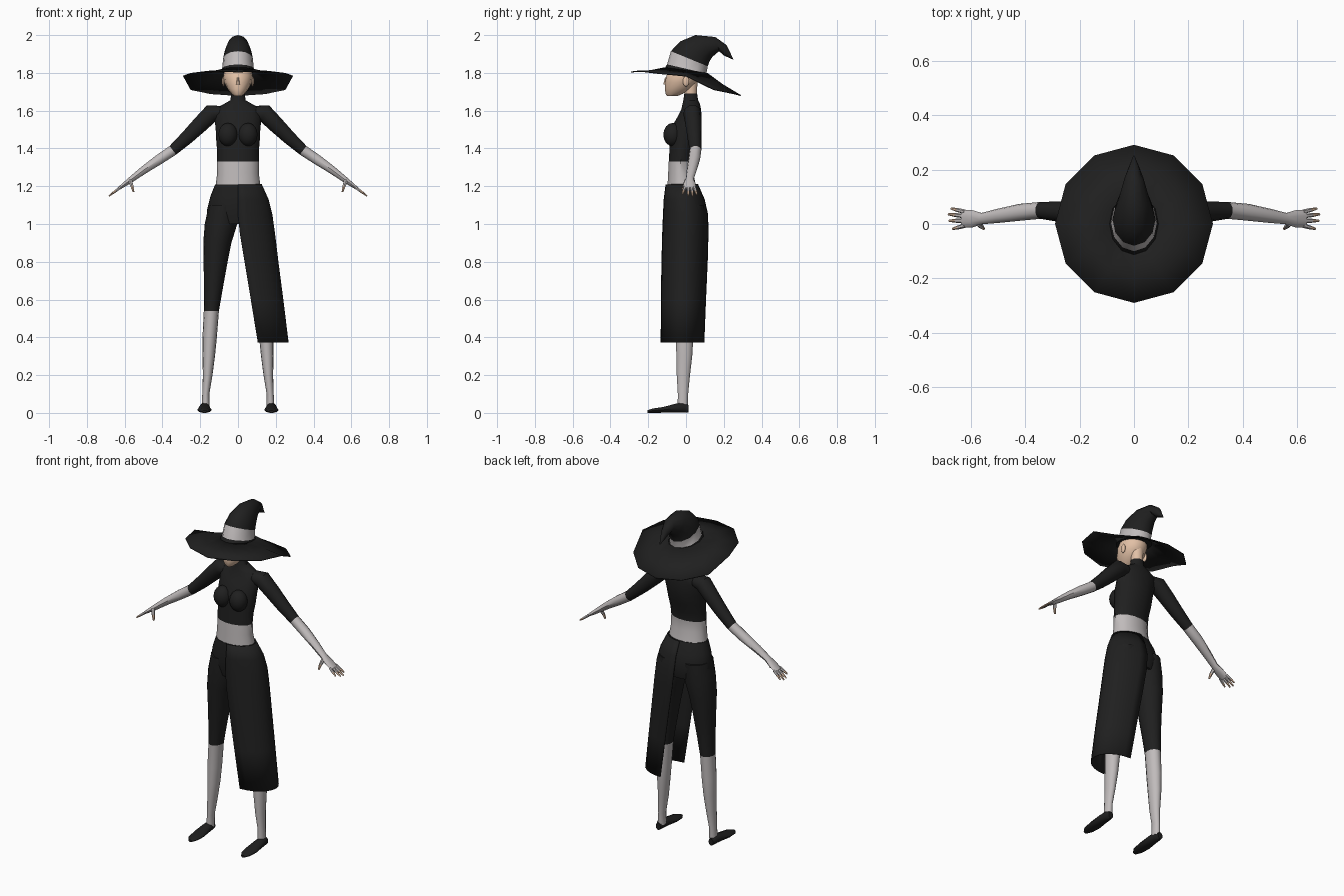
import bpy, bmesh, math
from mathutils import Vector, Matrix

cube = bpy.data.objects.get("Cube")
if cube:
    bpy.data.objects.remove(cube)


def material(name, rgb):
    m = bpy.data.materials.new(name)
    m.use_nodes = True
    m.diffuse_color = (*rgb, 1)
    bsdf = m.node_tree.nodes["Principled BSDF"]
    bsdf.inputs["Base Color"].default_value = (*rgb, 1)
    bsdf.inputs["Roughness"].default_value = 0.8
    return m


BLACK, GREY, SKIN = 0, 1, 2
MATS = [material("black cloth", (0.014, 0.014, 0.014)),
        material("pale grey", (0.53, 0.50, 0.50)),
        material("skin", (0.76, 0.53, 0.38))]
made = []


def finish(name, bm, thickness=0):
    bmesh.ops.recalc_face_normals(bm, faces=bm.faces)
    mesh = bpy.data.meshes.new(name)
    bm.to_mesh(mesh)
    bm.free()
    for m in MATS:
        mesh.materials.append(m)
    ob = bpy.data.objects.new(name, mesh)
    bpy.context.collection.objects.link(ob)
    if thickness:
        mod = ob.modifiers.new("thickness", "SOLIDIFY")
        mod.thickness = thickness
        mod.offset = 0
    made.append(ob)
    return ob


def ellipse(c, u, v, n=14, start=0, sweep=2 * math.pi):
    c, u, v = Vector(c), Vector(u), Vector(v)
    return [c + u * math.cos(start + sweep * i / n) + v * math.sin(start + sweep * i / n)
            for i in range(n)]


def level(z, front, back, rx, cx=0, n=14):
    """Level ring given by its front and back y."""
    return ellipse((cx, (front + back) / 2, z), (rx, 0, 0), (0, (back - front) / 2, 0), n)


def skin(name, rings, colours, closed=True, caps=True, thickness=0):
    """Bridge rings of points; colours is one index or one per row."""
    bm = bmesh.new()
    rows = [[bm.verts.new(p) for p in r] for r in rings]
    n = len(rows[0])
    if isinstance(colours, int):
        colours = [colours] * (len(rows) - 1)
    for a, b, col in zip(rows, rows[1:], colours):
        for i in range(n if closed else n - 1):
            j = (i + 1) % n
            bm.faces.new((a[i], a[j], b[j], b[i])).material_index = col
    if caps:
        bm.faces.new(rows[0][::-1]).material_index = colours[0]
        bm.faces.new(rows[-1]).material_index = colours[-1]
    return finish(name, bm, thickness)


def tube(name, path, colours, n=10):
    """Tube through (x, y, z, width, height) stations."""
    pts = [Vector(p[:3]) for p in path]
    rings = []
    for i, p in enumerate(path):
        d = (pts[min(i + 1, len(pts) - 1)] - pts[max(i - 1, 0)]).normalized()
        u = Vector((0, 1, 0))
        u = (u - d * u.dot(d)).normalized()
        rings.append(ellipse(pts[i], u * p[3], d.cross(u) * p[4], n))
    return skin(name, rings, colours)


def ball(name, centre, size, col):
    bm = bmesh.new()
    bmesh.ops.create_uvsphere(bm, u_segments=14, v_segments=8, radius=1,
                              matrix=Matrix.LocRotScale(Vector(centre), None, Vector(size)))
    for f in bm.faces:
        f.material_index = col
    return finish(name, bm)


# Cropped top with collar, and bare waist
skin("torso", [level(*r) for r in (
    (1.69, -.01, .06, .036), (1.655, -.015, .065, .04), (1.635, -.02, .075, .075),
    (1.61, -.025, .08, .122), (1.57, -.045, .085, .125), (1.50, -.085, .08, .118),
    (1.44, -.087, .065, .115), (1.38, -.09, .045, .11), (1.33, -.093, .036, .11),
    (1.27, -.096, .04, .11), (1.20, -.1, .055, .119))], [BLACK] * 8 + [GREY] * 2)

# Trouser seat
skin("trouser_seat", [level(*r) for r in (
    (1.21, -.102, .057, .121), (1.15, -.108, .085, .145), (1.07, -.108, .106, .165),
    (1.0, -.09, .09, .14))], BLACK)

# Head and neck
skin("head", [level(*r) for r in (
    (1.677, -.10, -.045, .02), (1.69, -.11, -.015, .036), (1.715, -.113, .03, .055),
    (1.75, -.113, .06, .073), (1.785, -.106, .075, .078), (1.82, -.085, .07, .07))], SKIN)
skin("neck", [level(1.68, -.008, .058, .033), level(1.76, -.008, .062, .036)], SKIN)
skin("nose", [level(1.738, -.122, -.1, .01, n=6), level(1.775, -.112, -.1, .005, n=6)], SKIN)

# Hat brim, drooping toward the back
rim_heights = (1.805, 1.81, 1.797, 1.783, 1.712, 1.69, 1.68)
rim = []
for i in range(12):
    a = i * math.pi / 6
    step = abs((i - 3) % 12 - 6)
    rim.append(Vector((.29 * math.cos(a), .29 * math.sin(a), rim_heights[step])))
inner = ellipse((0, 0, 1.812), (.09, 0, 0), (0, .113, -.015), 12)
middle = [p.lerp(q, .45) - Vector((0, 0, .006)) for p, q in zip(inner, rim)]
skin("hat_brim", [inner, middle, rim], BLACK, caps=False, thickness=.005)

# Hat crown, curling backward, with a pale band
crown = []
for yf, zf, yb, zb, rx in (
        (-.113, 1.825, .113, 1.795, .09), (-.1, 1.845, .108, 1.797, .084),
        (-.08, 1.915, .115, 1.835, .079), (-.03, 1.967, .125, 1.862, .071),
        (.05, 2.0, .14, 1.885, .056), (.155, 1.99, .175, 1.915, .036),
        (.215, 1.947, .2, 1.892, .02), (.252, 1.87, .246, 1.872, .003)):
    crown.append(ellipse((0, (yf + yb) / 2, (zf + zb) / 2), (rx, 0, 0),
                         (0, (yb - yf) / 2, (zb - zf) / 2), 12))
skin("hat_crown", crown, [BLACK, GREY] + [BLACK] * 5)

# Wrap skirt panel around the left leg, open on the inside
panel = []
for z, edge, outer, front, back in (
        (1.21, 0, .124, -.106, .062), (1.13, 0, .16, -.116, .097), (1.05, 0, .18, -.12, .115),
        (.95, .01, .194, -.124, .117), (.8, .035, .212, -.128, .113),
        (.6, .068, .238, -.131, .104), (.372, .105, .266, -.132, .095)):
    panel.append(ellipse((edge, (front + back) / 2, z), (outer - edge, 0, 0),
                         (0, (back - front) / 2, 0), 13, -math.pi / 2, math.pi * 13 / 12))
skin("skirt_panel", panel, BLACK, closed=False, caps=False, thickness=.004)

# Mirrored parts
for side, s in (("left", 1), ("right", -1)):
    ball(side + "_bust", (s * .053, -.07, 1.473), (.052, .05, .062), BLACK)
    ball(side + "_ear", (s * .077, 0, 1.755), (.008, .017, .027), SKIN)

    # Leg: cropped trouser above, stocking below
    skin(side + "_leg", [level(z, f, b, (o - i) / 2, s * (o + i) / 2) for z, f, b, o, i in (
        (1.1, -.1, .095, .155, .005), (1.0, -.1, .092, .176, .004), (.9, -.092, .08, .184, .035),
        (.8, -.08, .066, .182, .055), (.65, -.065, .05, .18, .082), (.54, -.057, .042, .181, .101),
        (.4, -.055, .04, .188, .112), (.3, -.052, .034, .188, .122), (.2, -.05, .022, .186, .135),
        (.1, -.044, .012, .189, .152), (.03, -.045, .01, .193, .151))],
        [BLACK] * 5 + [GREY] * 5)

    # Flat pointed shoe
    skin(side + "_shoe", [ellipse((s * .177, y, h / 2), (w, 0, 0), (0, 0, h / 2), 10)
                          for y, w, h in ((.014, .016, .042), (-.015, .026, .056),
                                          (-.055, .03, .05), (-.12, .038, .032),
                                          (-.175, .032, .024), (-.205, .012, .014))], BLACK)

    # Sleeve, bare forearm and palm
    tube(side + "_arm", [(s * x, y, z, w, h) for x, y, z, w, h in (
        (.09, .03, 1.592, .04, .035), (.14, .033, 1.587, .048, .05), (.2, .04, 1.527, .043, .045),
        (.27, .045, 1.458, .038, .038), (.345, .05, 1.39, .031, .03), (.42, .043, 1.34, .031, .028),
        (.5, .03, 1.285, .026, .022), (.56, .02, 1.24, .021, .017), (.595, .019, 1.214, .032, .013),
        (.632, .02, 1.187, .033, .008))], [BLACK] * 4 + [GREY] * 5)

    # Fingers with bare tips
    for k, (y0, y1, x1) in enumerate(((-.006, -.018, .668), (.012, .012, .681),
                                      (.029, .036, .683), (.045, .057, .673))):
        tube(f"{side}_finger_{k + 1}", [
            (s * (.622 + (x1 - .622) * t), y0 + (y1 - y0) * t,
             1.194 - (x1 - .622) * t * .75, r, r)
            for t, r in ((0, .0085), (.55, .0075), (1, .004))], [GREY, SKIN], 6)
    tube(side + "_thumb", [(s * .572, .003, 1.23, .012, .012), (s * .561, -.01, 1.2, .009, .009),
                           (s * .553, -.017, 1.17, .005, .005)], [GREY, SKIN], 6)

# Smooth shading with sharp creases kept
bpy.ops.object.select_all(action="DESELECT")
for ob in made:
    ob.select_set(True)
bpy.context.view_layer.objects.active = made[0]
bpy.ops.object.shade_smooth_by_angle(angle=math.radians(40))
